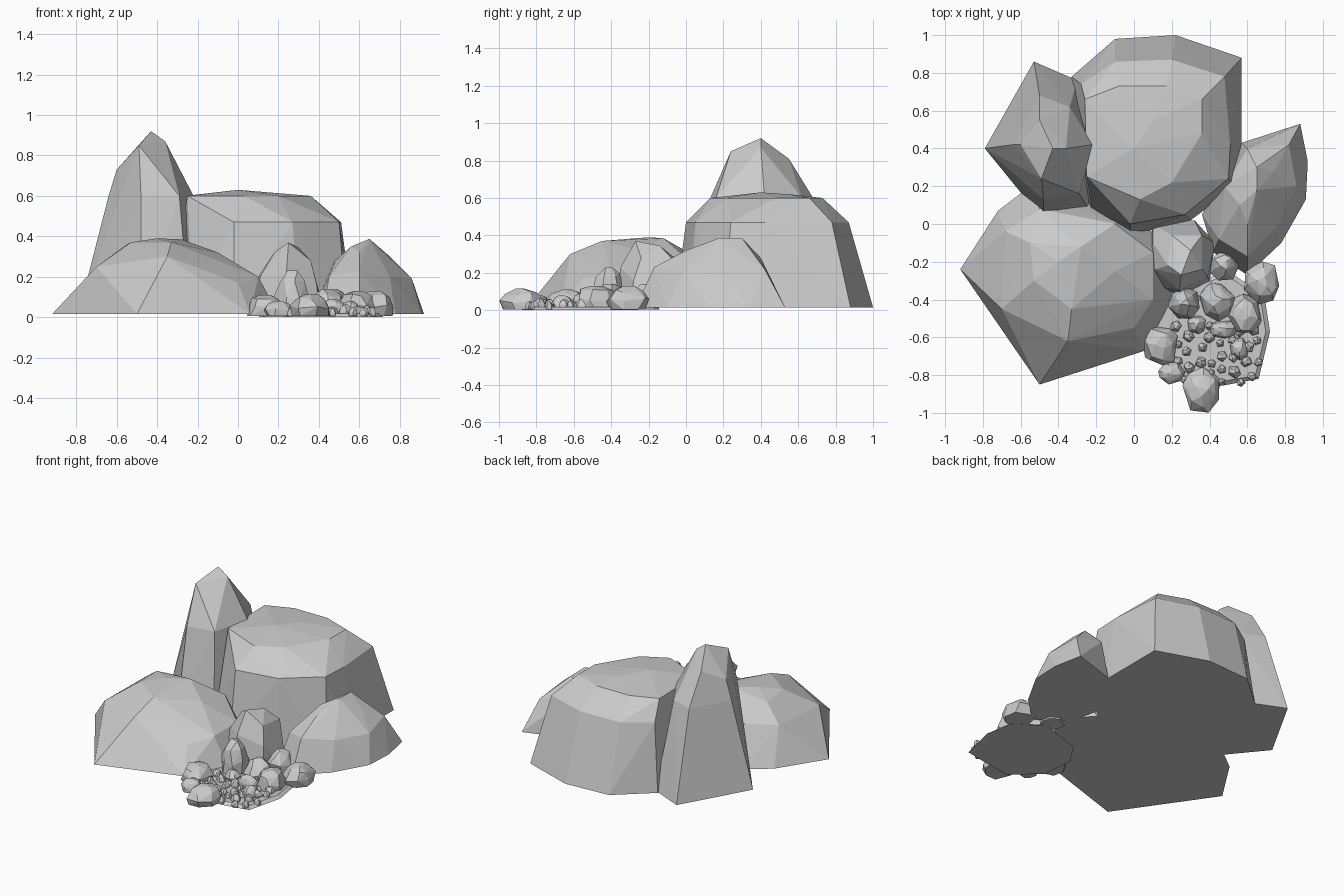
import bpy, bmesh, math, random
from mathutils import Vector

random.seed(4)

default_cube = bpy.data.objects.get("Cube")
if default_cube:
    bpy.data.objects.remove(default_cube, do_unlink=True)

# Single stone colour
stone = bpy.data.materials.new("grey stone")
stone.use_nodes = True
stone.diffuse_color = (0.6, 0.6, 0.6, 1)
shader = next(n for n in stone.node_tree.nodes if n.type == "BSDF_PRINCIPLED")
shader.inputs["Base Color"].default_value = stone.diffuse_color
shader.inputs["Roughness"].default_value = 0.9

FLOOR = 0.015


def hull_object(name, points):
    """Wrap a faceted convex stone around a handful of points."""
    bm = bmesh.new()
    for point in points:
        bm.verts.new(point)
    bmesh.ops.convex_hull(bm, input=bm.verts[:])
    loose = [v for v in bm.verts if not v.link_faces]
    bmesh.ops.delete(bm, geom=loose, context="VERTS")
    bmesh.ops.dissolve_limit(bm, angle_limit=math.radians(2),
                             verts=bm.verts[:], edges=bm.edges[:])
    bmesh.ops.recalc_face_normals(bm, faces=bm.faces[:])
    mesh = bpy.data.meshes.new(name)
    bm.to_mesh(mesh)
    bm.free()
    mesh.materials.append(stone)
    obj = bpy.data.objects.new(name, mesh)
    bpy.context.scene.collection.objects.link(obj)
    return obj


def boulder(name, footprint, shoulder, crown):
    """Large stone: flat footprint outline plus shoulder and crown points."""
    base = [(x, y, FLOOR) for x, y in footprint]
    return hull_object(name, base + shoulder + crown)


def at_height(z, outline):
    return [(x, y, z) for x, y in outline]


def small_stone(name, x, y, rx, ry, height, sides=7, bottom=0.005):
    """Small chunky stone: jittered rings that narrow towards the top."""
    turn = random.uniform(0, math.tau)
    points = []
    for level, width in ((0, 0.95), (0.4, 1), (0.8, 0.72), (1, 0.3)):
        count = sides if level < 0.9 else 3
        for i in range(count):
            angle = turn + math.tau * (i + random.uniform(-0.25, 0.25)) / count
            reach = width * random.uniform(0.88, 1.08)
            lift = random.uniform(-0.08, 0.08) if 0 < level < 1 else 0
            points.append(Vector((x + rx * reach * math.cos(angle),
                                  y + ry * reach * math.sin(angle),
                                  bottom + (height - bottom) * (level + lift))))
    return hull_object(name, points)


# Broad flat-topped boulder at the back
boulder(
    "back_boulder",
    [(-.33, .78), (-.10, .98), (.22, 1), (.57, .88), (.57, .4),
     (.54, .2), (.3, .02), (-.02, -.06), (-.22, .05), (-.35, .4)],
    at_height(.47, [(-.28, .74), (-.1, .86), (.2, .87), (.48, .78), (.51, .42),
                    (.5, .24), (.27, .05), (-.02, 0), (-.24, .2)]),
    at_height(.6, [(-.26, .66), (-.08, .73), (.17, .73), (.36, .66), (.36, .48),
                   (.2, .22), (.03, .13), (-.25, .25)])
    + [(0, .4, .63), (.1, .55, .62)])

# Tall pointed stone on the back right
boulder(
    "tall_stone",
    [(-.79, .4), (-.53, .86), (-.3, .76), (-.21, .4), (-.24, .08), (-.48, .02)],
    at_height(.6, [(-.64, .42), (-.5, .68), (-.34, .62),
                   (-.22, .42), (-.29, .16), (-.48, .13)]),
    [(-.6, .42, .73), (-.49, .24, .85), (-.5, .55, .81),
     (-.36, .4, .87), (-.43, .4, .92)])

# Low wide boulder on the front right
boulder(
    "front_boulder",
    [(-.92, -.24), (-.5, -.85), (.06, -.67), (.2, -.4),
     (.18, -.1), (-.1, .1), (-.55, .2), (-.72, .07)],
    [(-.7, -.45, .25), (-.35, -.62, .3), (0, -.55, .17), (.1, -.4, .2),
     (.1, -.15, .2), (-.1, 0, .28), (-.5, .08, .27), (-.68, -.04, .26)],
    [(-.53, -.3, .37), (-.4, -.2, .39), (-.33, -.45, .37),
     (-.1, -.25, .32), (-.28, -.12, .385), (-.55, -.1, .36)])

# Ridged boulder on the left side
boulder(
    "side_boulder",
    [(.88, .53), (.92, .33), (.91, .13), (.78, -.1), (.6, -.27),
     (.42, -.15), (.36, .05), (.5, .3), (.57, .43)],
    [(.86, .2, .19), (.82, .42, .22), (.75, -.02, .2), (.6, -.17, .23),
     (.45, -.08, .2), (.48, .2, .28), (.6, .4, .28)],
    [(.65, .18, .387), (.65, .3, .385), (.56, .1, .35),
     (.6, 0, .32), (.74, .28, .31)])

# Upright stone in the middle
boulder(
    "middle_stone",
    [(.07, -.2), (.12, -.33), (.25, -.38), (.4, -.3), (.43, -.1), (.32, .02), (.1, 0)],
    [(.1, -.1, .2), (.11, -.24, .2), (.24, -.35, .23), (.39, -.28, .16), (.36, -.06, .26)],
    [(.25, -.27, .37), (.18, -.22, .32), (.36, -.24, .28), (.3, -.14, .345), (.2, -.06, .28)])

# Thin gravel bed under the small stones
bed = [(.1, -.5), (.12, -.72), (.3, -.88), (.5, -.85), (.66, -.82),
       (.72, -.57), (.69, -.38), (.5, -.25), (.2, -.35)]
hull_object("gravel_bed", at_height(0, bed)
            + [(.4 + (x - .4) * .93, -.58 + (y + .58) * .93, .018) for x, y in bed])

# Medium stones around the gravel: x, y, half width, half depth, height
medium = [
    (.27, -.42, .09, .09, .23), (.48, -.22, .08, .08, .14),
    (.68, -.31, .1, .11, .13), (.44, -.41, .1, .1, .14),
    (.59, -.48, .09, .12, .13), (.14, -.64, .1, .11, .11),
    (.2, -.79, .07, .06, .08), (.36, -.88, .11, .12, .115),
    (.47, -.56, .08, .05, .09), (.56, -.66, .05, .06, .08),
    (.33, -.53, .05, .05, .08),
]
for index, spec in enumerate(medium, start=1):
    small_stone(f"medium_stone_{index}", *spec)

# Pebbles scattered over the bed, kept clear of one another
placed = []
for attempt in range(900):
    if len(placed) == 30:
        break
    px, py = random.uniform(.22, .66), random.uniform(-.84, -.54)
    size = random.uniform(.022, .036)
    clear = all(math.hypot(px - x, py - y) > size + s for x, y, s in placed)
    clear = clear and all(math.hypot(px - m[0], py - m[1]) > m[2] * .9 for m in medium)
    if clear:
        placed.append((px, py, size))
        small_stone(f"pebble_{len(placed)}", px, py, size, size,
                    .02 + size * 1.2, sides=5)
